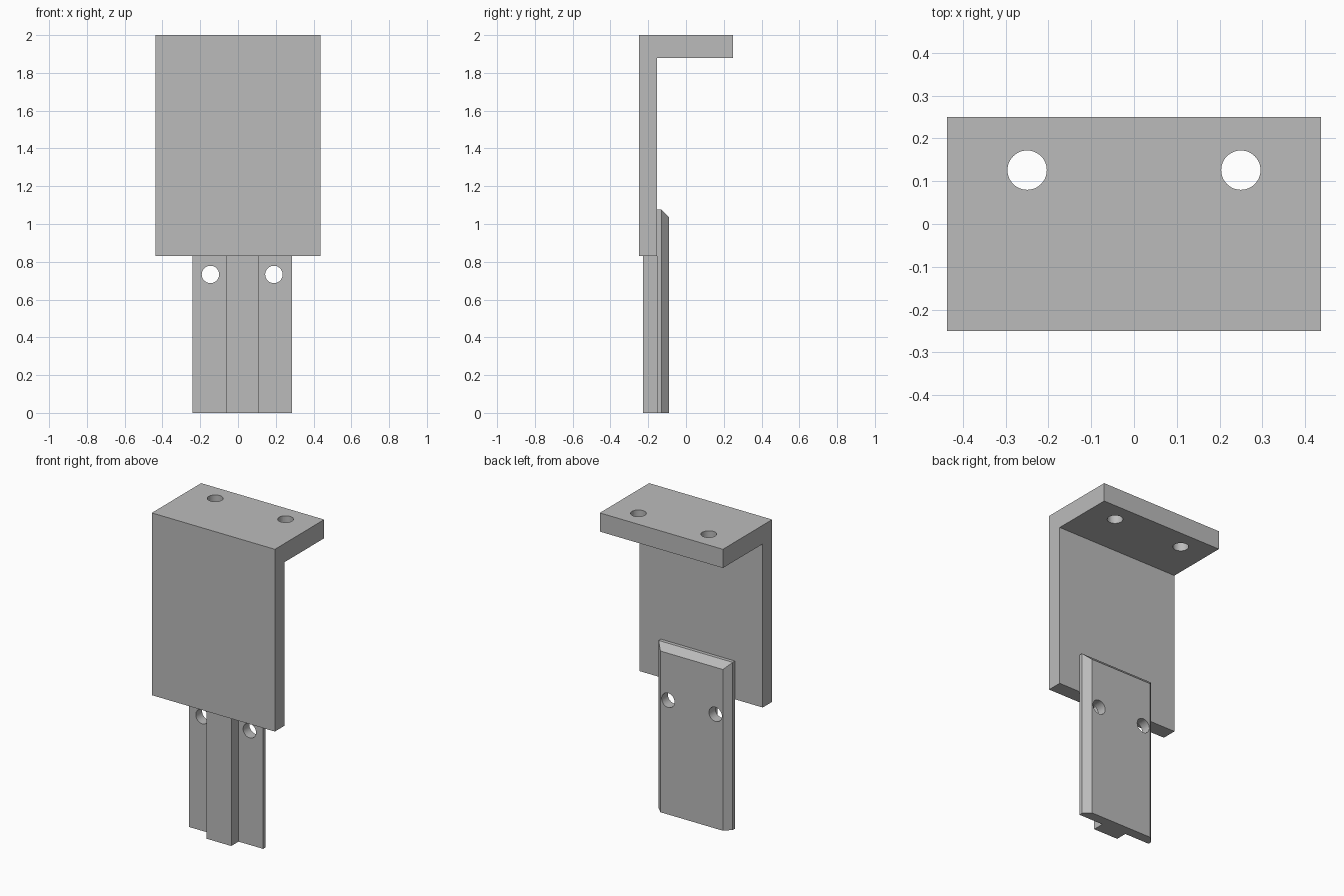
import bpy, bmesh, math

cube = bpy.data.objects.get("Cube")
if cube:
    bpy.data.objects.remove(cube, do_unlink=True)

# Single material
grey = bpy.data.materials.new("plain grey")
grey.use_nodes = True
colour = (0.5, 0.5, 0.5, 1)
grey.diffuse_color = colour
grey.node_tree.nodes["Principled BSDF"].inputs["Base Color"].default_value = colour


def finish(name, bm):
    bmesh.ops.recalc_face_normals(bm, faces=bm.faces)
    mesh = bpy.data.meshes.new(name)
    bm.to_mesh(mesh)
    bm.free()
    mesh.materials.append(grey)
    obj = bpy.data.objects.new(name, mesh)
    bpy.context.collection.objects.link(obj)
    return obj


def extrude_profile(name, points, direction):
    """Extrude a flat outline into a closed solid."""
    bm = bmesh.new()
    face = bm.faces.new([bm.verts.new(p) for p in points])
    result = bmesh.ops.extrude_face_region(bm, geom=[face], use_keep_orig=True)
    moved = [g for g in result["geom"] if isinstance(g, bmesh.types.BMVert)]
    bmesh.ops.translate(bm, verts=moved, vec=direction)
    return finish(name, bm)


def drill(target, name, centre, radius, rotation=(0, 0, 0)):
    """Cut a round through hole with a hidden cylinder."""
    bpy.ops.mesh.primitive_cylinder_add(vertices=48, radius=radius, depth=0.4,
                                        location=centre, rotation=rotation)
    cutter = bpy.context.object
    cutter.name = name
    cutter.data.materials.append(grey)
    cutter.hide_render = True
    cutter.hide_set(True)
    cutter.display_type = 'WIRE'
    mod = target.modifiers.new(name, 'BOOLEAN')
    mod.operation = 'DIFFERENCE'
    mod.solver = 'EXACT'
    mod.object = cutter


HALF_W = 0.437
FRONT, JOIN, BACK = -0.25, -0.154, -0.09
PLATE_BOTTOM = 0.83

# L-shaped bracket: upright plate with a top flange
outline = [(FRONT, PLATE_BOTTOM), (JOIN, PLATE_BOTTOM), (JOIN, 1.88),
           (0.25, 1.88), (0.25, 2), (FRONT, 2)]
bracket = extrude_profile("angle_bracket", [(-HALF_W, y, z) for y, z in outline],
                          (2 * HALF_W, 0, 0))
for side, x in (("left", 0.25), ("right", -0.25)):
    drill(bracket, "flange_hole_cutter_" + side, (x, 0.126, 1.94), 0.046)

# Strap with chamfered rear edges on its sides and top
left, right, top = 0.286, -0.24, 1.076
bm = bmesh.new()
bmesh.ops.create_cube(bm, size=1)
for v in bm.verts:
    v.co = (left if v.co.x > 0 else right,
            BACK if v.co.y > 0 else JOIN,
            top if v.co.z > 0 else 0)
rear_edges = [e for e in bm.edges
              if all(v.co.y > JOIN + 0.01 for v in e.verts)
              and any(v.co.z > 0.5 for v in e.verts)]
bmesh.ops.bevel(bm, geom=rear_edges, offset=0.041, segments=1,
                affect='EDGES', clamp_overlap=True)
strap = finish("chamfered_strap", bm)
for side, x in (("left", 0.19), ("right", -0.146)):
    drill(strap, "strap_hole_cutter_" + side, (x, -0.12, 0.733), 0.046,
          (math.pi / 2, 0, 0))

# Rib standing proud of the strap, below the upright plate
rib = [(-0.063, -0.228, 0), (0.112, -0.228, 0), (0.112, JOIN, 0), (-0.063, JOIN, 0)]
extrude_profile("front_rib", rib, (0, 0, PLATE_BOTTOM))
